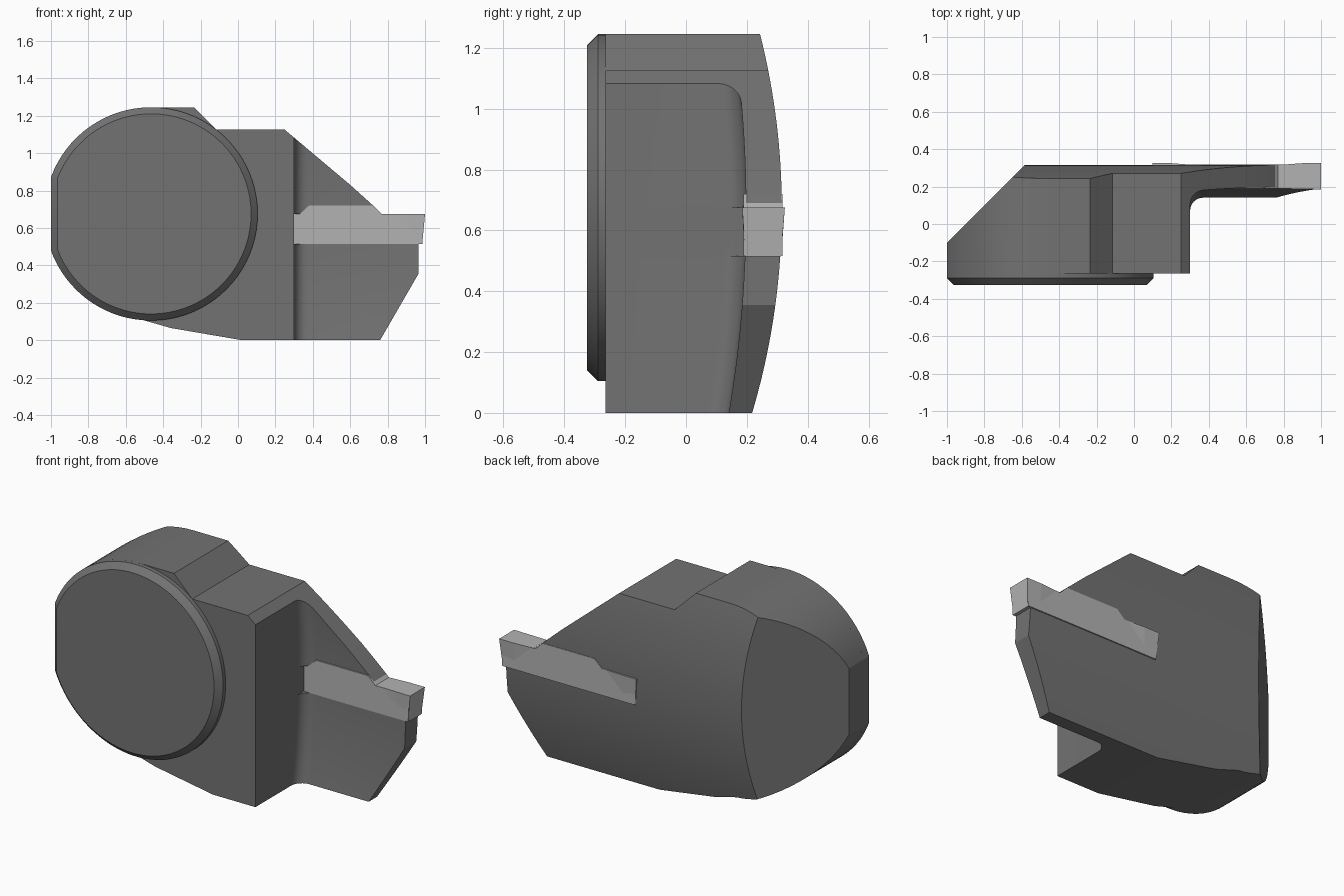
import bpy, bmesh
from math import cos, sin, radians, acos, degrees, sqrt

if "Cube" in bpy.data.objects:
    bpy.data.objects.remove(bpy.data.objects["Cube"])

CX, CZ, R = -0.465, 0.675, 0.57      # round shank centre and radius


def loft(name, rings, color=None):
    """Closed solid through equal-length rings of points."""
    bm = bmesh.new()
    rows = [[bm.verts.new(p) for p in ring] for ring in rings]
    n = len(rows[0])
    for a, b in zip(rows, rows[1:]):
        for i in range(n):
            bm.faces.new((a[i], a[(i + 1) % n], b[(i + 1) % n], b[i]))
    bm.faces.new(rows[0])
    bm.faces.new(rows[-1][::-1])
    bmesh.ops.recalc_face_normals(bm, faces=bm.faces)
    me = bpy.data.meshes.new(name)
    bm.to_mesh(me)
    bm.free()
    ob = bpy.data.objects.new(name, me)
    bpy.context.collection.objects.link(ob)
    if color:
        me.materials.append(color)
    return ob


def prism_y(name, pts, y0, y1, color=None):
    return loft(name, [[(x, y, z) for x, z in pts] for y in (y0, y1)], color)


def activate(ob):
    bpy.ops.object.select_all(action='DESELECT')
    ob.select_set(True)
    bpy.context.view_layer.objects.active = ob


def boolean(ob, cutter, op):
    cutter.hide_render = True
    activate(ob)
    m = ob.modifiers.new(op, 'BOOLEAN')
    m.operation, m.object, m.solver = op, cutter, 'EXACT'
    bpy.ops.object.modifier_apply(modifier=m.name)
    bpy.data.objects.remove(cutter)


def smooth(ob):
    activate(ob)
    bpy.ops.object.shade_smooth_by_angle(angle=radians(20))


def arc(r, a0, a1, n):
    return [(CX + r * cos(radians(a0 + (a1 - a0) * i / n)),
             CZ + r * sin(radians(a0 + (a1 - a0) * i / n))) for i in range(n + 1)]


def material(name, v):
    m = bpy.data.materials.new(name)
    m.diffuse_color = (v, v, v, 1)
    m.use_nodes = True
    m.node_tree.nodes["Principled BSDF"].inputs["Base Color"].default_value = m.diffuse_color
    return m


steel = material("dark_steel", 0.17)
carbide = material("light_carbide", 0.45)

# Holder body: round shank on the left, angular blade on the right
cut = degrees(acos(-0.535 / R))
outline = arc(R, 90, cut, 16) + arc(R, 360 - cut, 266, 16) + [
    (-0.36, 0.065), (0.02, 0), (0.76, 0), (0.965, 0.355), (0.965, 0.53),
    (0.77, 0.53), (0.77, 0.673), (0.72, 0.722), (0.6, 0.83),
    (0.25, 1.125), (-0.115, 1.125), (-0.235, 1.245)]
body = prism_y("holder_body", outline, -0.265, 0.45, steel)

# Curved back face
RB = 2.35
zs = [-0.1 + 1.45 * i / 40 for i in range(41)]
back = [(0.315 - RB + sqrt(RB * RB - (z - 0.67) ** 2), z) for z in zs]
back += [(-1, 1.35), (-1, -0.1)]
boolean(body, loft("back_cutter", [[(x, y, z) for y, z in back] for x in (-2, 2)]),
        'INTERSECT')

# 45 degree cut at the rear left
wedge = [(-1.2, -0.3), (-0.4, 0.5), (-1.2, 0.5)]
boolean(body, loft("wedge_cutter", [[(x, y, z) for x, y in wedge] for z in (-1, 2)]),
        'DIFFERENCE')

# Recess in front of the blade, filleted at the wall
rings = []
F = 0.07
for z in zs:
    f = 0.197 - 0.125 * (z - 0.67) ** 2
    fil = [(0.3 + F - F * cos(radians(a)), f - F + F * sin(radians(a)), z)
           for a in range(0, 91, 15)]
    rings.append([(0.3, -1, z)] + fil + [(1.3, f, z), (1.3, -1, z)])
boolean(body, loft("recess_cutter", rings), 'DIFFERENCE')

# Slot through the fillet for the insert
slot = [(0.3, 0.515), (0.4, 0.515), (0.4, 0.72), (0.38, 0.72), (0.33, 0.675), (0.3, 0.675)]
boolean(body, prism_y("slot_cutter", slot, 0.05, 0.195), 'DIFFERENCE')
smooth(body)

# Chamfered round flange with a flat on its left side
flange_rings = []
for y, r, flat in ((-0.325, 0.535, -0.965), (-0.29, R, -1), (-0.24, R, -1)):
    a = degrees(acos((flat - CX) / r))
    flange_rings.append([(x, y, z) for x, z in arc(r, -a, a, 72)])
flange = loft("round_flange", flange_rings, steel)
smooth(flange)

# Double-ended cutting insert
bar = [(0.115, 0.515), (0.985, 0.515), (0.993, 0.674), (0.77, 0.674), (0.72, 0.72),
       (0.38, 0.72), (0.33, 0.674), (0.107, 0.674)]
prism_y("insert_bar", bar, 0.189, 0.317, carbide)


# Flared tips, mirrored about the middle of the insert
def tip(name, mirror):
    secs = []
    for xt, xb, t0, t1, b0, b1 in ((0.78, 0.86, 0.190, 0.316, 0.192, 0.312),
                                   (0.90, 0.91, 0.187, 0.325, 0.192, 0.313),
                                   (1.00, 0.985, 0.185, 0.325, 0.195, 0.312)):
        ring = [(xt, t0, 0.675), (xt, t1, 0.675), (xb, b1, 0.514), (xb, b0, 0.514)]
        secs.append([(1.1 - x if mirror else x, y, z) for x, y, z in ring])
    loft(name, secs, carbide)


tip("insert_tip", False)
tip("insert_rear_tip", True)
